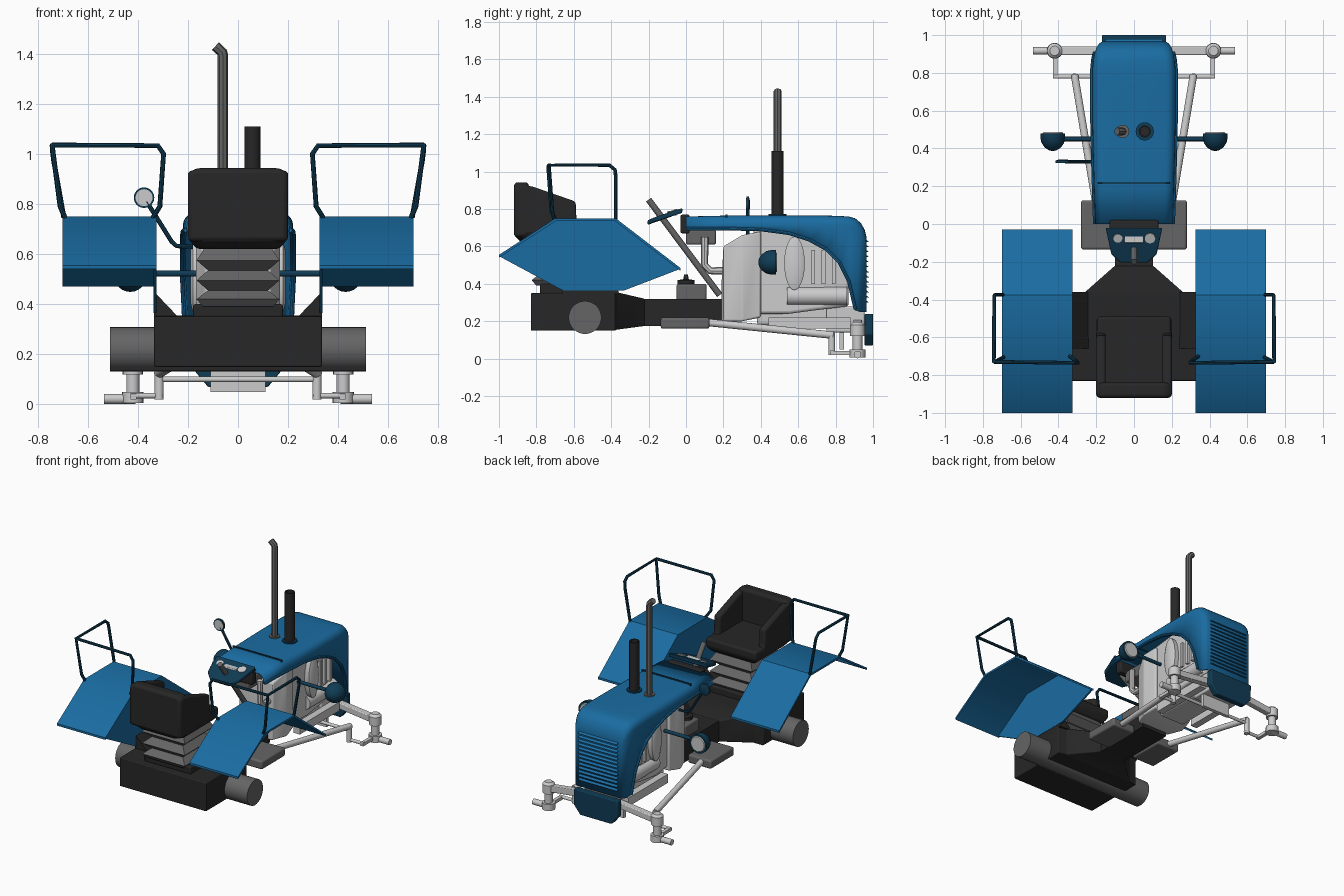
import bpy, bmesh, math
from mathutils import Vector

if "Cube" in bpy.data.objects:
    bpy.data.objects.remove(bpy.data.objects["Cube"])

def material(name, c):
    m = bpy.data.materials.new(name)
    m.diffuse_color = (*c, 1)
    m.use_nodes = True
    m.node_tree.nodes["Principled BSDF"].inputs["Base Color"].default_value = m.diffuse_color
    return m

BLUE = material("blue_paint", (0.01, 0.15, 0.36))
NAVY = material("dark_blue_paint", (0.005, 0.045, 0.09))
BLACK = material("black", (0.02, 0.02, 0.02))
STEEL = material("steel", (0.13, 0.13, 0.13))

def add(name, bm, mat=None, bevel=0):
    bmesh.ops.recalc_face_normals(bm, faces=bm.faces[:])
    me = bpy.data.meshes.new(name)
    bm.to_mesh(me)
    bm.free()
    ob = bpy.data.objects.new(name, me)
    bpy.context.collection.objects.link(ob)
    if mat:
        me.materials.append(mat)
    if bevel:
        b = ob.modifiers.new("bevel", 'BEVEL')
        b.width, b.segments = bevel, 3
    return ob

def loft(name, rings, mat=None, bevel=0, closed=True, caps=(True, True)):
    bm = bmesh.new()
    vs = [[bm.verts.new(p) for p in r] for r in rings]
    n = len(rings[0])
    for a, b in zip(vs, vs[1:]):
        for i in range(n if closed else n - 1):
            j = (i + 1) % n
            bm.faces.new((a[i], a[j], b[j], b[i]))
    if caps[0]:
        bm.faces.new(vs[0])
    if caps[1]:
        bm.faces.new(vs[-1])
    return add(name, bm, mat, bevel)

def prism(name, yz, x0, x1, mat=None, bevel=0):
    return loft(name, [[(x, y, z) for y, z in yz] for x in (x0, x1)], mat, bevel)

def box(name, x0, x1, y0, y1, z0, z1, mat=None, bevel=0):
    return prism(name, [(y0, z0), (y1, z0), (y1, z1), (y0, z1)], x0, x1, mat, bevel)

def rect(y, w, z0, z1):
    return [(-w, y, z0), (w, y, z0), (w, y, z1), (-w, y, z1)]

def lathe(name, origin, axis, prof, mat=None, n=24, stretch=1):
    o, a = Vector(origin), Vector(axis).normalized()
    u = a.orthogonal().normalized() if abs(a.x) < 0.9 else Vector((0, 1, 0))
    v = a.cross(u)
    rings = [[o + a * h + (u * math.cos(t) + v * stretch * math.sin(t)) * r
              for t in (2 * math.pi * i / n for i in range(n))] for r, h in prof]
    return loft(name, rings, mat)

def rod(name, p, q, r, mat=None, n=20):
    d = Vector(q) - Vector(p)
    return lathe(name, p, d, [(r, 0), (r, d.length)], mat, n)

def tube(name, pts, r, mat=None):
    cu = bpy.data.curves.new(name, 'CURVE')
    cu.dimensions, cu.bevel_depth, cu.bevel_resolution, cu.use_fill_caps = '3D', r, 2, True
    s = cu.splines.new('POLY')
    s.points.add(len(pts) - 1)
    for pt, p in zip(s.points, pts):
        pt.co = (*p, 1)
    tmp = bpy.data.objects.new("tmp", cu)
    me = bpy.data.meshes.new_from_object(tmp)
    bpy.data.objects.remove(tmp)
    ob = bpy.data.objects.new(name, me)
    bpy.context.collection.objects.link(ob)
    me.materials.clear()
    if mat:
        me.materials.append(mat)
    return ob

# hood shell: (y, half width, top, bottom)
stations = [(0, .205, .76, .69), (.22, .212, .765, .69), (.4, .217, .765, .685), (.55, .22, .765, .665),
            (.66, .22, .765, .63), (.75, .22, .765, .58), (.82, .22, .763, .51), (.87, .215, .76, .41),
            (.905, .208, .75, .26), (.935, .198, .725, .25), (.955, .185, .69, .25), (.965, .17, .65, .25)]
rings = []
for y, w, t, b in stations:
    r = .05
    arc = [(w - r + r * math.cos(a), t - r + r * math.sin(a)) for a in (i * math.pi / 10 for i in range(6))]
    half = [(w, b)] + arc
    rings.append([(x, y, z) for x, z in half] + [(-x, y, z) for x, z in reversed(half)])
hood = loft("hood", rings, BLUE, closed=False, caps=(False, True))
hood.modifiers.new("thickness", 'SOLIDIFY').thickness = .012
for s in (-1, 1):
    tube("hood_edge_lip", [(s * (w + .003), y, b + .005) for y, w, t, b in stations[:9]], .009, BLUE)
box("hood_seam", -.19, .19, .212, .222, .75, .772, NAVY)
for i in range(13):
    z = .3 + i * .027
    prism("grille_louver", [(.96, z), (.979, z), (.96, z + .014)], -.15, .15, BLUE)
loft("front_weight", [[(-.12, y, .07), (.12, y, .07), (.17, y, .13), (.17, y, .24), (-.17, y, .24), (-.17, y, .13)]
                      for y in (.955, 1.0)], NAVY, .006)

# dashboard with gauges
loft("dashboard", [[(-.07, -.205, z), (.07, -.205, z), (.12, -.16, z + .02), (.15, -.02, z + .065),
                    (-.15, -.02, z + .065), (-.12, -.16, z + .02)] for z in (.715, .74)], NAVY, .006)
box("dashboard_box", -.13, .13, -.03, .02, .67, .77, BLACK, .01)
tilt = (0, -.36, .93)
for x, r in ((-.085, .024), (.085, .028)):
    lathe("gauge", (x, -.07, .775), tilt, [(r, 0), (r, .018)])
box("switch_panel", -.05, .05, -.1, -.05, .765, .79, None, .005)
rod("steering_column", (0, -.2, .85), (0, .18, .34), .017, STEEL)

# exhaust and intake stacks
tube("exhaust_pipe", [(-.06, .49, .75), (-.06, .49, 1.39), (-.063, .49, 1.405), (-.09, .49, 1.43)], .021, STEEL)
lathe("exhaust_collar", (-.06, .49, .755), (0, 0, 1), [(.035, 0), (.035, .018)], STEEL)
lathe("intake_stack", (.057, .49, .755), (0, 0, 1), [(.032, 0), (.032, .355), (.024, .355), (.024, .2)], BLACK)
lathe("intake_collar", (.057, .49, .755), (0, 0, 1), [(.048, 0), (.048, .018)], NAVY)

# engine
loft("bell_housing", [rect(.19, .1, .2, .4), rect(.2, .13, .2, .6), rect(.3, .17, .2, .66), rect(.4, .15, .22, .68)], None, .01)
loft("engine_block", [rect(.36, .13, .24, .7), rect(.55, .15, .24, .7), rect(.7, .15, .26, .7), rect(.87, .13, .28, .68)], None, .015)
box("oil_pan", -.1, .1, .38, .86, .18, .3, None, .015)
for s in (-1, 1):
    lathe("engine_side_cover", (s * .13, .58, .51), (s, 0, 0), [(.055, 0), (.055, .05), (.04, .06)], None, 24, 2.6)
    rod("side_tank", (s * .13, .54, .335), (s * .13, .86, .335), .05)
    box("frame_rail", s * .12, s * .17, .44, .88, .16, .22)
    for i in range(3):
        box("cooling_rib", s * .13, s * .165, .67 + i * .055, .69 + i * .055, .4, .58)
box("front_axle_mount", -.12, .12, .75, .955, .14, .28, None, .01)
box("axle_bracket", -.11, .11, .82, .845, .05, .16)
box("air_filter", -.1, .08, .0, .16, .61, .69, STEEL, .01)
tube("intake_hose", [(.1, .1, .65), (.1, .1, .5), (.1, .13, .47), (.1, .22, .47)], .02)

# transmission and rear housing
box("transmission", -.1, .1, -.24, .21, .175, .32, BLACK)
loft("rear_housing", [rect(-.83, .335, .15, .35), rect(-.38, .335, .15, .355), rect(-.37, .27, .155, .355),
                      rect(-.22, .1, .175, .32)], BLACK, .006)
rod("rear_axle", (-.51, -.54, .22), (.51, -.54, .22), .088, STEEL, 32)
box("gear_housing", -.07, .07, -.05, .11, .31, .4, STEEL, .012)
lathe("gear_cap", (0, 0, .39), (0, 0, 1), [(.045, 0), (.045, .03), (.015, .035), (.01, .06)], BLACK)

# seat
def seat_ring(z, w, y0, y1):
    return [(-w, y1, z), (w, y1, z), (w, y0 + .04, z), (w - .05, y0, z), (-w + .05, y0, z), (-w, y0 + .04, z)]
loft("seat_cushion", [seat_ring(.62, .165, -.88, -.52), seat_ring(.66, .198, -.92, -.49), seat_ring(.72, .195, -.92, -.49)], BLACK, .015)
loft("seat_back", [[(-.2, y, .65), (.2, y, .65), (.2, y, .92), (.17, y, .943), (-.17, y, .943), (-.2, y, .92)]
                   for y in (-.92, -.84)], BLACK, .02)
for s in (-1, 1):
    prism("seat_wing", [(-.91, .66), (-.91, .935), (-.82, .92), (-.59, .84), (-.585, .73), (-.55, .68)], s * .15, s * .2, BLACK, .015)
loft("seat_bellows", [[(-w, -.66 - w, z), (w, -.66 - w, z), (w, -.66 + w, z), (-w, -.66 + w, z)]
                      for w, z in ((.14, .39), (.165, .42), (.12, .455), (.165, .495), (.12, .535), (.165, .575), (.13, .63))], STEEL)
box("seat_base", -.18, .18, -.78, -.49, .345, .4, BLACK, .01)

for s in (-1, 1):
    # fender sheet, inner panel and bracket
    prism("fender", [(-1, .555), (-.7, .75), (-.375, .75), (-.03, .485), (-.03, .47), (-.38, .736), (-.695, .736), (-1, .54)],
          s * .325, s * .7, BLUE)
    prism("fender_inner_panel", [(-1, .548), (-.7, .745), (-.375, .745), (-.03, .48), (-.33, .365), (-.66, .365)],
          s * .325, s * .337, BLUE)
    loft("fender_bracket", [[(s * .235, y, .345), (s * .335, y, .345), (s * .335, y, .45)] for y in (-.66, -.36)], BLACK)
    # railing
    tube("rail_outer", [(s * .695, -.375, .745), (s * .735, -.375, .97), (s * .74, -.38, 1.01), (s * .74, -.41, 1.035),
                        (s * .742, -.73, 1.035), (s * .71, -.715, .79), (s * .69, -.705, .745)], .01, NAVY)
    tube("rail_rear", [(s * .742, -.73, 1.035), (s * .32, -.735, 1.033), (s * .297, -.735, 1.0),
                       (s * .312, -.72, .79), (s * .34, -.7, .745)], .01, NAVY)
    # headlamp
    rod("headlamp_arm", (s * .15, .45, .522), (s * .43, .45, .522), .012, NAVY)
    lathe("headlamp", (s * .43, .48, .515), (0, -1, 0),
          [(.066, 0), (.066, .022), (.06, .05), (.043, .075), (.02, .09), (.004, .093)], NAVY)
    lathe("headlamp_lens", (s * .43, .478, .515), (0, 1, 0), [(.056, 0), (.05, .008)])
    # footrest and radius arm
    box("footrest", s * .1, s * .28, -.135, .125, .16, .22, STEEL, .012)
    rod("radius_arm", (s * .2, .1, .195), (s * .315, .79, .125), .02)
    rod("arm_end", (s * .315, .78, .02), (s * .315, .78, .135), .018)
    # front axle, kingpin, spindle, steering arm
    loft("axle_beam", [[(x, y, z + dz) for y, dz in ((.895, -.022), (.94, -.022), (.94, .022), (.895, .022))]
                       for x, z in ((0, .2), (s * .43, .15))], None, .005)
    lathe("kingpin", (s * .42, .917, .005), (0, 0, 1),
          [(.042, 0), (.042, .045), (.026, .045), (.026, .115), (.04, .115), (.04, .175), (.025, .19)])
    rod("spindle", (s * .41, .917, .022), (s * .535, .917, .022), .02)
    box("steering_arm", s * .405, s * .43, .77, .917, .02, .042)
    rod("tie_rod", (s * .43, .78, .035), (s * .3, .78, .035), .011)
rod("cross_rod", (-.31, .78, .1), (.31, .78, .1), .011)

# mirror
tube("mirror_stalk", [(-.365, .33, .81), (-.265, .33, .65), (-.245, .33, .632), (-.18, .33, .63)], .009, NAVY)
lathe("mirror", (-.375, .336, .825), (0, -1, 0), [(.02, -.006), (.041, 0), (.041, .012)], NAVY)
lathe("mirror_glass", (-.375, .325, .825), (0, -1, 0), [(.034, 0), (.034, .003)])

bpy.ops.object.select_all(action='SELECT')
bpy.context.view_layer.objects.active = hood
bpy.ops.object.shade_smooth_by_angle(angle=math.radians(35))
